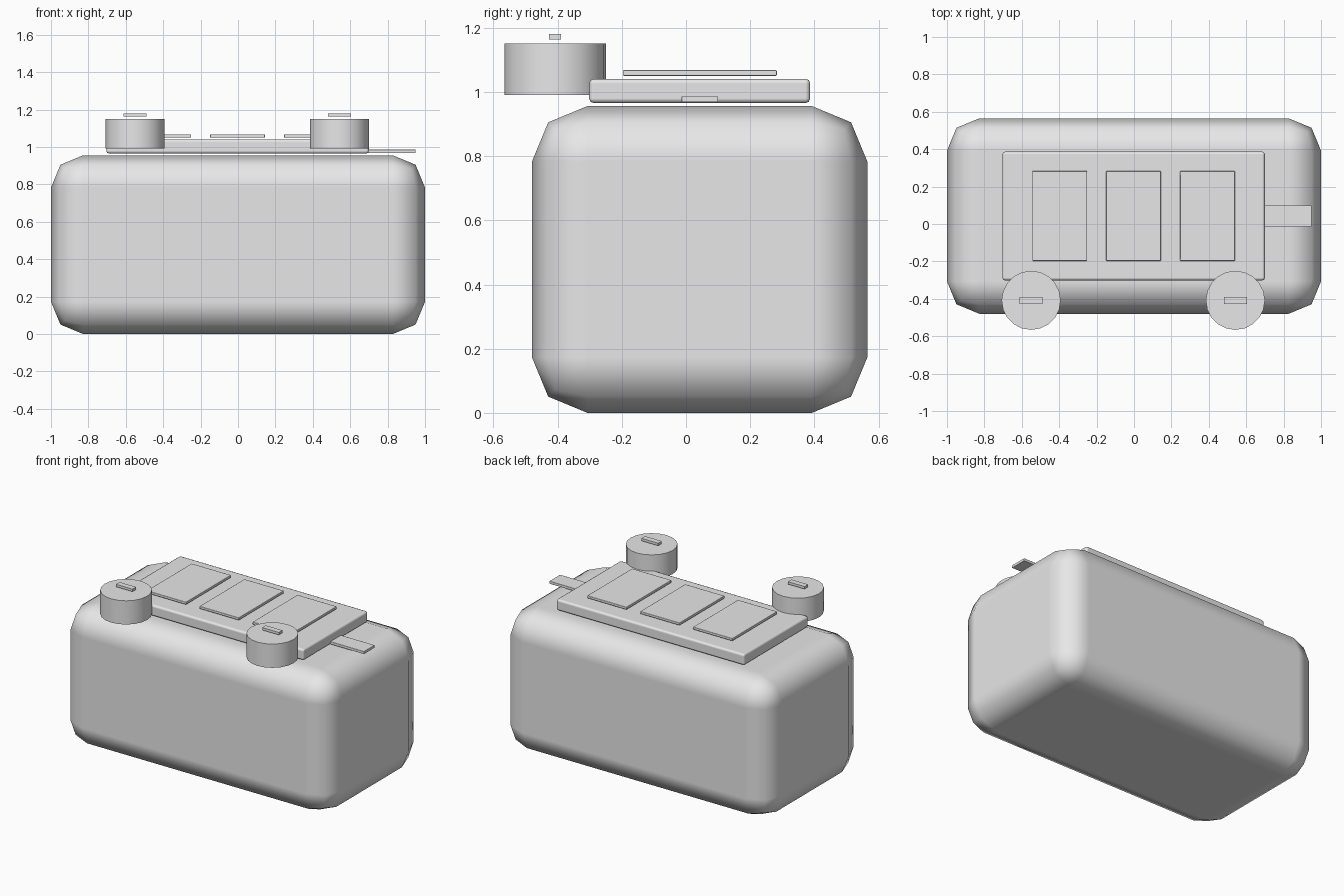
import bpy
import math

default = bpy.data.objects.get("Cube")
if default:
    bpy.data.objects.remove(default, do_unlink=True)

grey = bpy.data.materials.new("plain grey")
grey.use_nodes = True
colour = (0.8, 0.8, 0.8, 1)
grey.diffuse_color = colour
grey.node_tree.nodes["Principled BSDF"].inputs["Base Color"].default_value = colour


def box(name, low, high, bevel=0, segments=2):
    """Box between two corners, with optional rounded edges."""
    size = [h - l for l, h in zip(low, high)]
    middle = [(h + l) / 2 for l, h in zip(low, high)]
    bpy.ops.mesh.primitive_cube_add(size=1, location=middle)
    ob = bpy.context.object
    ob.name = name
    ob.scale = size
    bpy.ops.object.transform_apply(location=False, rotation=False, scale=True)
    ob.data.materials.append(grey)
    if bevel:
        bpy.ops.object.shade_smooth()
        mod = ob.modifiers.new("rounded edges", 'BEVEL')
        mod.width = bevel
        mod.segments = segments
        mod.harden_normals = True
    return ob


# Large rounded body
box("body", (-1, -0.48, 0), (1, 0.565, 0.956), 0.173)

# Raised plate on top with three panels
box("top_plate", (-0.704, -0.302, 0.965), (0.7, 0.387, 1.041), 0.015)
for i, x in enumerate((-0.397, -0.003, 0.393)):
    box(f"panel_{i + 1}", (x - 0.147, -0.197, 1.05),
        (x + 0.147, 0.283, 1.068), 0.004)

# Tab sticking out at the left end
box("side_tab", (0.6, -0.014, 0.968), (0.95, 0.1, 0.986), 0.002)

# Two round knobs at the front, each with a pointer bar
for side, x in (("right", -0.55), ("left", 0.542)):
    bpy.ops.mesh.primitive_cylinder_add(
        vertices=20, radius=0.158, depth=0.16, location=(x, -0.408, 1.071))
    knob = bpy.context.object
    knob.name = f"knob_{side}"
    knob.data.materials.append(grey)
    bpy.ops.object.shade_smooth_by_angle(angle=math.radians(40))
    box(f"knob_pointer_{side}", (x - 0.062, -0.427, 1.163),
        (x + 0.062, -0.389, 1.18))
